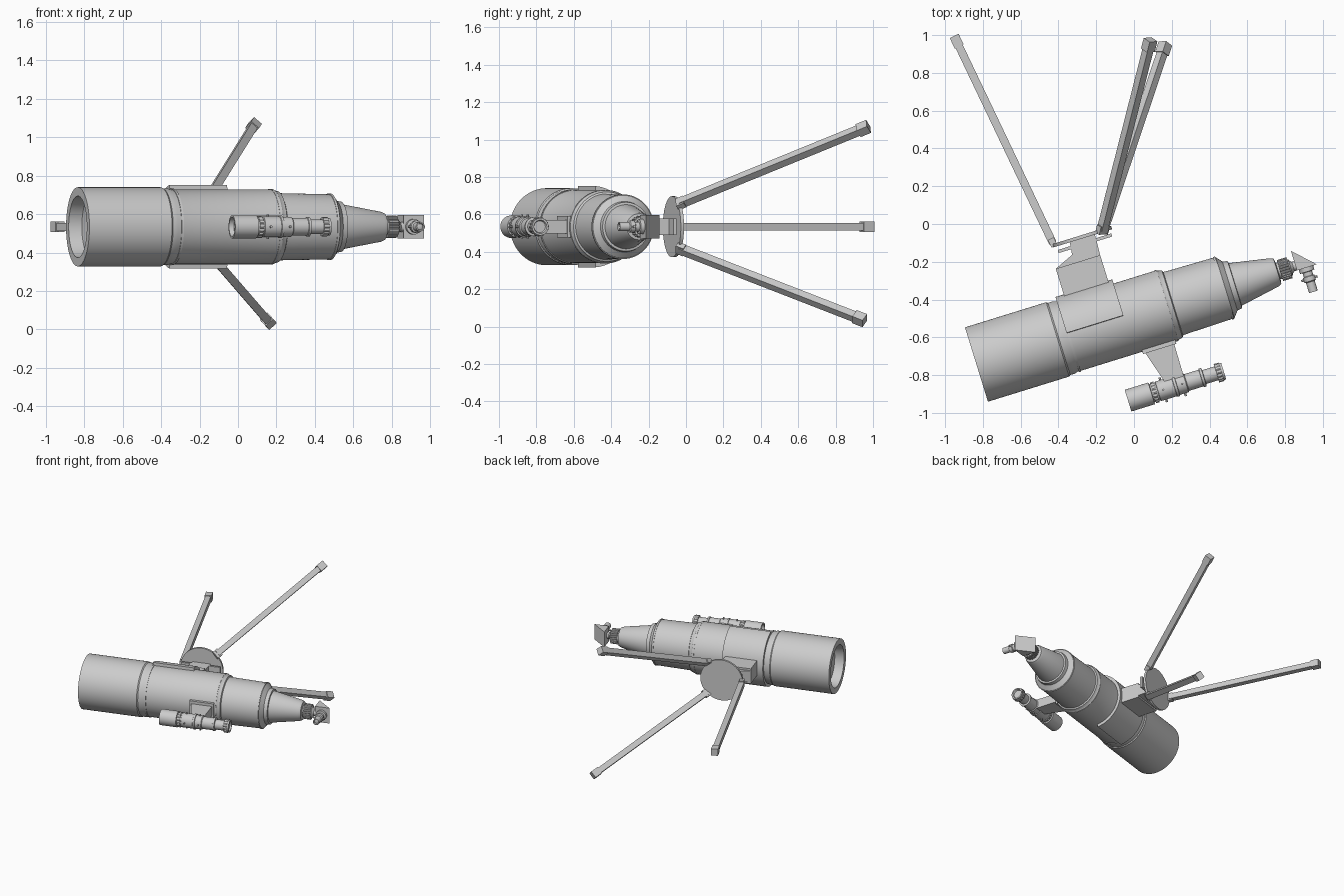
import bpy, bmesh, math
from mathutils import Matrix, Vector

if "Cube" in bpy.data.objects:
    bpy.data.objects.remove(bpy.data.objects["Cube"])

# Working frame: x runs along the optical axis, y points to the mount
M = Matrix.Translation((-0.834, -0.744, 0.534)) @ Matrix.Rotation(math.radians(17.2), 4, 'Z')
ALONG_Y = Matrix.Rotation(math.radians(90), 4, 'Z')
ALONG_Z = Matrix.Rotation(math.radians(-90), 4, 'Y')


def finish(name, bm, mat=M, smooth=True):
    bmesh.ops.transform(bm, matrix=mat, verts=bm.verts)
    bmesh.ops.recalc_face_normals(bm, faces=bm.faces)
    me = bpy.data.meshes.new(name)
    bm.to_mesh(me)
    bm.free()
    ob = bpy.data.objects.new(name, me)
    bpy.context.collection.objects.link(ob)
    if smooth:
        bpy.ops.object.select_all(action='DESELECT')
        ob.select_set(True)
        bpy.context.view_layer.objects.active = ob
        bpy.ops.object.shade_smooth_by_angle(angle=math.radians(30))
    return ob


def lathe(name, profile, origin=(0, 0, 0), turn=Matrix(), n=64, knurl=0.0):
    """Revolve (distance, radius) points about the x axis; knurl makes ridges."""
    bm = bmesh.new()
    rings = []
    for x, r in profile:
        if r == 0:
            rings.append([bm.verts.new((x, 0, 0))] * n)
            continue
        ring = []
        for i in range(n):
            t = 2 * math.pi * i / n
            q = r - (knurl if i % 4 > 1 else 0)
            ring.append(bm.verts.new((x, q * math.cos(t), q * math.sin(t))))
        rings.append(ring)
    for a, b in zip(rings, rings[1:]):
        for i in range(n):
            j = (i + 1) % n
            bm.faces.new(list(dict.fromkeys((a[i], a[j], b[j], b[i]))))
    return finish(name, bm, M @ Matrix.Translation(origin) @ turn)


def rod(name, x0, x1, r, **kw):
    return lathe(name, [(x0, 0), (x0, r), (x1, r), (x1, 0)], **kw)


def prism(name, outline, half_z):
    """Extrude an outline in the x-y plane to both sides of z = 0."""
    bm = bmesh.new()
    lo = [bm.verts.new((x, y, -half_z)) for x, y in outline]
    hi = [bm.verts.new((x, y, half_z)) for x, y in outline]
    bm.faces.new(lo)
    bm.faces.new(hi)
    for i in range(len(lo)):
        j = (i + 1) % len(lo)
        bm.faces.new((lo[i], lo[j], hi[j], hi[i]))
    return finish(name, bm, smooth=False)


def rect(x0, x1, y0, y1):
    return [(x0, y0), (x1, y0), (x1, y1), (x0, y1)]


# Main tube: recessed lens, dew shield, barrel and tapered rear
lathe("main_tube", [
    (0.10, 0), (0.085, 0.08), (0.07, 0.155), (0, 0.16), (0, 0.206), (0.45, 0.206),
    (0.458, 0.2), (0.485, 0.2), (0.50, 0.195), (1.06, 0.195), (1.067, 0.19),
    (1.085, 0.186), (1.09, 0.176), (1.12, 0.174), (1.355, 0.17), (1.378, 0.168),
    (1.405, 0.135), (1.432, 0.131), (1.434, 0.118), (1.65, 0.078), (1.668, 0.07),
    (1.672, 0.045), (1.68, 0)], n=96)
for i, (s, r) in enumerate([(0.512, 0.199), (1.05, 0.197), (1.37, 0.173)]):
    rod("tube_band_%d" % i, s - 0.006, s + 0.006, r, n=96)

# Focuser and neck
rod("focuser_knurl", 1.682, 1.735, 0.058, knurl=0.005, n=96)
lathe("focuser_neck", [(1.66, 0), (1.66, 0.045), (1.74, 0.045), (1.745, 0.034),
                       (1.755, 0.026), (1.78, 0.026), (1.78, 0)])

# Right-angle mirror box and its eyepiece
prism("diagonal_box", [(1.768, -0.026), (1.768, 0.083), (1.878, -0.026)], 0.062)
lathe("eyepiece", [
    (-0.155, 0), (-0.15, 0.015), (-0.16, 0.018), (-0.16, 0.024), (-0.105, 0.024),
    (-0.1, 0.032), (-0.075, 0.032), (-0.072, 0.026), (-0.05, 0.026), (-0.048, 0.04),
    (-0.02, 0.04), (-0.02, 0)], origin=(1.818, 0, 0), turn=ALONG_Y, n=40)
rod("eyepiece_screw", -0.045, 0.045, 0.006, origin=(1.818, -0.087, 0), n=12)

# Saddle: half shell hugging the barrel
arc = [math.radians(5 + 170 * i / 40) for i in range(41)]
bm = bmesh.new()
loop = [(0.218 * math.sin(t), 0.218 * math.cos(t)) for t in arc]
loop += [(0.19 * math.sin(t), 0.19 * math.cos(t)) for t in reversed(arc)]
# shift the half turn so that it covers the mount side
a = [bm.verts.new((0.505, y, z)) for y, z in loop]
b = [bm.verts.new((0.82, y, z)) for y, z in loop]
for i in range(len(a)):
    j = (i + 1) % len(a)
    bm.faces.new((a[i], a[j], b[j], b[i]))
for v in (a, b):
    for i in range(40):
        bm.faces.new((v[i], v[i + 1], v[80 - i], v[81 - i]))
finish("saddle", bm)

# Mount block, neck, top plate and round tripod head
prism("mount_block", [(0.551, 0.19), (0.797, 0.19), (0.797, 0.36), (0.551, 0.36)], 0.06)
prism("mount_neck", [(0.551, 0.36), (0.797, 0.36), (0.803, 0.48), (0.665, 0.48),
                     (0.655, 0.405)], 0.045)
prism("mount_plate", rect(0.59, 0.887, 0.435, 0.452), 0.045)
rod("tripod_head", 0.472, 0.49, 0.163, origin=(0.735, 0, 0), turn=ALONG_Y)


# Tripod legs, each squared to the direction it leaves the head
def bar(name, p, q, out, w, d):
    z = (q - p).normalized()
    x = (out - z * out.dot(z)).normalized()
    rot = Matrix((x, z.cross(x), z)).transposed().to_4x4()
    bm = bmesh.new()
    size = Matrix.Diagonal((d, w, (q - p).length, 1))
    bmesh.ops.create_cube(bm, size=1, matrix=size)
    finish(name, bm, Matrix.Translation((p + q) / 2) @ rot, smooth=False)


head = M @ Vector((0.735, 0.48, 0))
legs = [("side", (-0.43, -0.10, 0.534), (-0.947, 0.985, 0.534)),
        ("upper", (-0.168, -0.03, 0.66), (0.085, 0.965, 1.066)),
        ("lower", (-0.165, -0.03, 0.415), (0.163, 0.945, 0.036))]
for label, p, q in legs:
    p, q = Vector(p), Vector(q)
    out = p - head
    d = (q - p).normalized()
    bar(label + "_leg", p, q, out, 0.042, 0.042)
    bar(label + "_foot", q - d * 0.05, q + d * 0.012, out, 0.054, 0.052)
    bar(label + "_hinge", p - d * 0.02, p + d * 0.025, out, 0.06, 0.034)

# Finder scope
FO = (0, -0.42, 0)
lathe("finder_scope", [
    (0.74, 0), (0.735, 0.046), (0.71, 0.05), (0.71, 0.06), (0.84, 0.06), (0.842, 0.05),
    (0.875, 0.05), (0.877, 0.054), (0.965, 0.054), (0.967, 0.058), (0.98, 0.058),
    (0.982, 0.052), (1.03, 0.052), (1.035, 0.046), (1.115, 0.046), (1.117, 0.051),
    (1.13, 0.051), (1.132, 0.038), (1.21, 0.038), (1.21, 0.046), (1.24, 0.046),
    (1.24, 0.036), (1.225, 0.03), (1.225, 0)], origin=FO, n=48)
rod("finder_focus_ring", 0.848, 0.868, 0.057, origin=FO, knurl=0.004)
rod("finder_eye_ring", 1.2, 1.228, 0.051, origin=FO, knurl=0.004)
for i, s in enumerate((0.905, 1.01)):
    rod("finder_screw_y_%d" % i, -0.068, 0.068, 0.006, origin=(s, -0.42, 0), turn=ALONG_Y, n=12)
    rod("finder_screw_z_%d" % i, -0.064, 0.064, 0.006, origin=(s, -0.42, 0), turn=ALONG_Z, n=12)

# Finder bracket
prism("finder_foot", rect(0.859, 1.043, -0.208, -0.17), 0.058)
prism("finder_bracket", [(0.87, -0.2), (1.032, -0.2), (1.03, -0.385), (0.926, -0.385)], 0.036)
